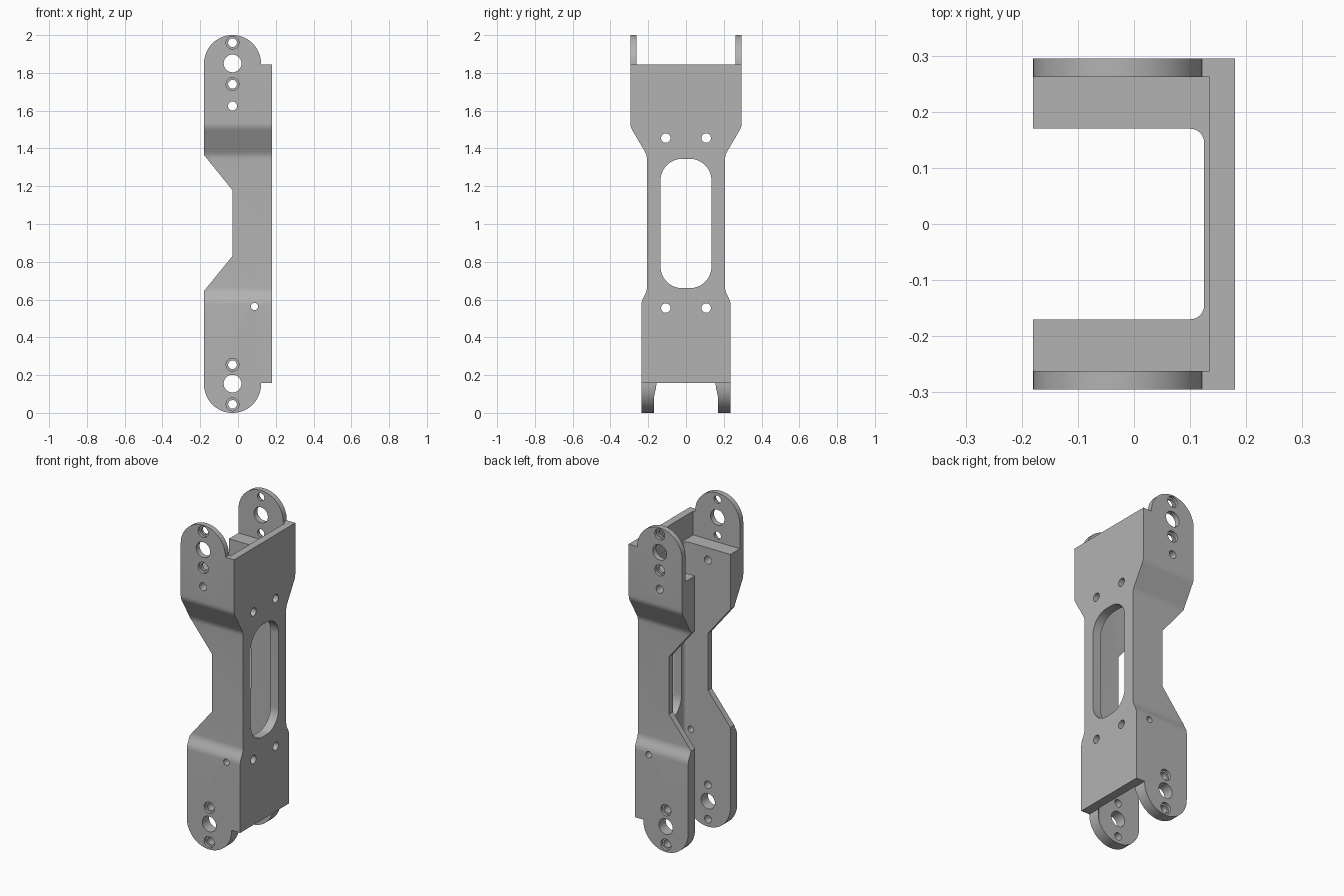
import bpy, bmesh, math
from mathutils import Vector

if "Cube" in bpy.data.objects:
    bpy.data.objects.remove(bpy.data.objects["Cube"])

metal = bpy.data.materials.new("grey_metal")
metal.diffuse_color = (0.45, 0.45, 0.45, 1)
metal.use_nodes = True
metal.node_tree.nodes["Principled BSDF"].inputs["Base Color"].default_value = metal.diffuse_color


def prism(name, pts, axis, lo, hi):
    """Extrude a 2D outline along an axis: x uses (y,z), y uses (x,z), z uses (x,y)."""
    def place(p, d):
        return {"x": (d, p[0], p[1]), "y": (p[0], d, p[1]), "z": (p[0], p[1], d)}[axis]
    bm = bmesh.new()
    face = bm.faces.new([bm.verts.new(place(p, lo)) for p in pts])
    new = bmesh.ops.extrude_face_region(bm, geom=[face])["geom"]
    shift = Vector(place((0, 0), hi - lo))
    bmesh.ops.translate(bm, vec=shift, verts=[v for v in new if isinstance(v, bmesh.types.BMVert)])
    bmesh.ops.recalc_face_normals(bm, faces=bm.faces)
    mesh = bpy.data.meshes.new(name)
    bm.to_mesh(mesh)
    bm.free()
    ob = bpy.data.objects.new(name, mesh)
    bpy.context.collection.objects.link(ob)
    mesh.materials.append(metal)
    return ob


def arc(cx, cy, r, a0, a1, n):
    return [(cx + r * math.cos(math.radians(a0 + (a1 - a0) * i / n)),
             cy + r * math.sin(math.radians(a0 + (a1 - a0) * i / n))) for i in range(n + 1)]


def circle(cx, cy, r, n=32):
    return arc(cx, cy, r, 0, 360, n)[:-1]


def round_rect(x0, x1, y0, y1, r, n=10):
    return (arc(x1 - r, y1 - r, r, 0, 90, n) + arc(x0 + r, y1 - r, r, 90, 180, n)
            + arc(x0 + r, y0 + r, r, 180, 270, n) + arc(x1 - r, y0 + r, r, 270, 360, n))


def bend(a, b, c, d=0.02, n=4):
    """Soft corner at b between a and c."""
    a, b, c = Vector(a), Vector(b), Vector(c)
    p, q = b + (a - b).normalized() * d, b + (c - b).normalized() * d
    return [tuple(p * (1 - t) ** 2 + b * 2 * t * (1 - t) + q * t * t)
            for t in (i / n for i in range(n + 1))]


def combine(ob, cutter, operation="DIFFERENCE"):
    mod = ob.modifiers.new("cut", "BOOLEAN")
    mod.operation, mod.solver, mod.object = operation, "EXACT", cutter
    bpy.context.view_layer.objects.active = ob
    bpy.ops.object.modifier_apply(modifier=mod.name)
    bpy.data.objects.remove(cutter)


# Body: stepped width profile with soft bends, mirrored in y
key = [(0.236, -0.1), (0.236, 0.59), (0.207, 0.645), (0.207, 1.365), (0.295, 1.515), (0.295, 2.1)]
half = [key[0]]
for i in range(1, 5):
    half += bend(key[i - 1], key[i], key[i + 1])
half.append(key[-1])
bracket = prism("bracket", half + [(-y, z) for y, z in reversed(half)], "x", -0.4, 0.4)

# Side outline: round ears, back panel edge and waist cut-out
EX, R = -0.029, 0.151
outline = (arc(EX, R, R, 180, 360, 32) + [(0.122, 0.157), (0.18, 0.157), (0.18, 1.845), (0.122, 1.845)]
           + arc(EX, 2 - R, R, 0, 180, 32)
           + [(-0.18, 1.365), (-0.03, 1.18), (-0.03, 0.83), (-0.18, 0.645)])
combine(bracket, prism("side_outline", outline, "y", -0.5, 0.5), "INTERSECT")

# Open channel, then the wider pocket between the upper ears
combine(bracket, prism("channel", round_rect(-0.5, 0.125, -0.17, 0.17, 0.025, 6), "z", -0.2, 2.2))
combine(bracket, prism("pocket", [(-0.5, -0.262), (0.135, -0.262), (0.135, 0.262), (-0.5, 0.262)],
                       "z", 1.70, 2.2))

# Back panel: long rounded window and four screw holes
combine(bracket, prism("window", round_rect(-0.135, 0.135, 0.66, 1.345, 0.115, 12), "x", 0.05, 0.4))
for y in (-0.107, 0.107):
    for z in (0.555, 1.455):
        combine(bracket, prism("panel_hole", circle(y, z, 0.025), "x", 0.05, 0.4))

# Holes through both side walls: x, z, radius
for x, z, r in [(EX, 1.96, 0.023), (EX, 1.85, 0.047), (EX, 1.74, 0.023), (EX, 1.625, 0.024),
                (0.087, 0.563, 0.019), (EX, 0.255, 0.023), (EX, 0.155, 0.047), (EX, 0.045, 0.023)]:
    combine(bracket, prism("wall_hole", circle(x, z, r), "y", -0.5, 0.5))

# Counterbores on the outer faces: z, wall face
for z, face in [(1.96, 0.295), (1.74, 0.295), (0.255, 0.236), (0.045, 0.236)]:
    for s in (-1, 1):
        combine(bracket, prism("counterbore", circle(EX, z, 0.034), "y",
                               *sorted((s * (face - 0.017), s * 0.5))))

bpy.ops.object.select_all(action="DESELECT")
bracket.select_set(True)
bpy.context.view_layer.objects.active = bracket
bpy.ops.object.shade_smooth_by_angle(angle=math.radians(25))
